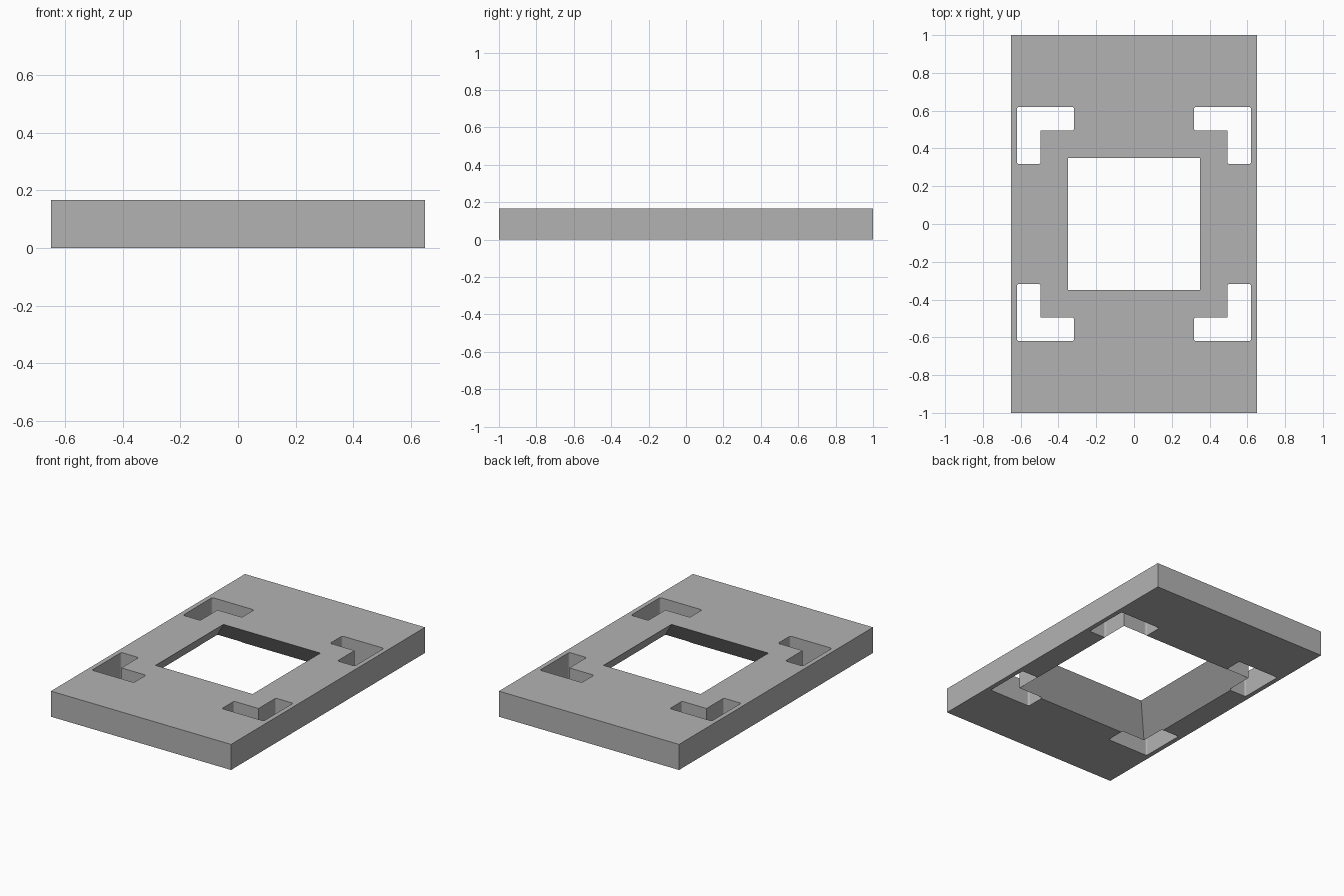
import bpy
import bmesh

cube = bpy.data.objects.get("Cube")
if cube:
    bpy.data.objects.remove(cube, do_unlink=True)

HEIGHT = 0.167
HALF_X, HALF_Y = 0.65, 1.0
HOLE_TOP, HOLE_BOTTOM = 0.35, 0.50
SLOT_IN, SLOT_OUT, SLOT_END = 0.495, 0.62, 0.318
MARGIN = 0.05

grey = bpy.data.materials.new("plain grey")
grey.use_nodes = True
colour = (0.45, 0.45, 0.45, 1)
grey.diffuse_color = colour
grey.node_tree.nodes["Principled BSDF"].inputs["Base Color"].default_value = colour


def rectangle(hx, hy):
    return [(-hx, -hy), (hx, -hy), (hx, hy), (-hx, hy)]


def prism(name, bottom, top, z0, z1):
    """Closed solid between two outlines with matching points."""
    bm = bmesh.new()
    low = [bm.verts.new((x, y, z0)) for x, y in bottom]
    high = [bm.verts.new((x, y, z1)) for x, y in top]
    bm.faces.new(low)
    bm.faces.new(high)
    for i in range(len(low)):
        j = (i + 1) % len(low)
        bm.faces.new((low[i], low[j], high[j], high[i]))
    bmesh.ops.recalc_face_normals(bm, faces=bm.faces)
    mesh = bpy.data.meshes.new(name)
    bm.to_mesh(mesh)
    bm.free()
    mesh.materials.append(grey)
    obj = bpy.data.objects.new(name, mesh)
    bpy.context.collection.objects.link(obj)
    return obj


def rounded(points, sharp, radius=0.012, steps=4):
    """Round every corner of an outline except the sharp one."""
    result = []
    for i, (x, y) in enumerate(points):
        if i == sharp:
            result.append((x, y))
            continue
        ends = []
        for px, py in (points[i - 1], points[(i + 1) % len(points)]):
            length = abs(px - x) + abs(py - y)
            ends.append(((px - x) / length * radius, (py - y) / length * radius))
        (ax, ay), (bx, by) = ends
        for k in range(steps + 1):
            t = k / steps
            u, v = (1 - t) ** 2, t ** 2
            result.append((x + ax * u + bx * v, y + ay * u + by * v))
    return result


# Base plate
plate = prism("base_plate", rectangle(HALF_X, HALF_Y), rectangle(HALF_X, HALF_Y), 0, HEIGHT)

# Central square opening, flaring towards the underside
flare = (HOLE_BOTTOM - HOLE_TOP) / HEIGHT * MARGIN
wide, narrow = HOLE_BOTTOM + flare, HOLE_TOP - flare
cutters = [prism("opening_cutter", rectangle(wide, wide), rectangle(narrow, narrow),
                 -MARGIN, HEIGHT + MARGIN)]

# L-shaped corner slots, mirrored into the four quadrants
corner = [(SLOT_END, SLOT_IN), (SLOT_IN, SLOT_IN), (SLOT_IN, SLOT_END),
          (SLOT_OUT, SLOT_END), (SLOT_OUT, SLOT_OUT), (SLOT_END, SLOT_OUT)]
outline = rounded(corner, sharp=1)
for sx in (-1, 1):
    for sy in (-1, 1):
        shape = [(x * sx, y * sy) for x, y in outline]
        cutters.append(prism("slot_cutter", shape, shape, -MARGIN, HEIGHT + MARGIN))

# Cut the openings, then discard the cutters
bpy.context.view_layer.objects.active = plate
for cutter in cutters:
    cutter.hide_render = True
    mod = plate.modifiers.new("cut", "BOOLEAN")
    mod.operation = "DIFFERENCE"
    mod.solver = "EXACT"
    mod.object = cutter
    bpy.ops.object.modifier_apply(modifier=mod.name)
    bpy.data.objects.remove(cutter, do_unlink=True)
